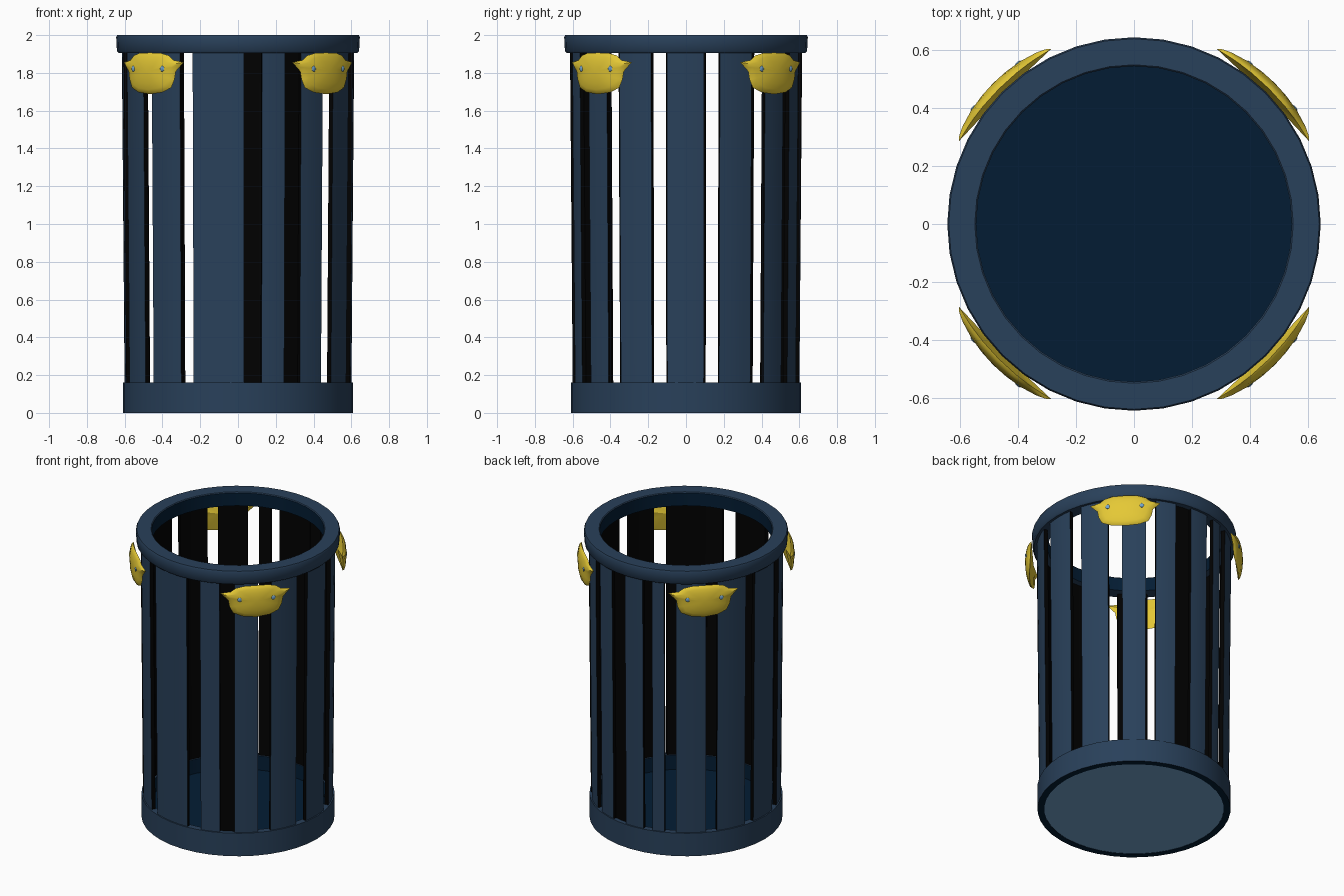
import bpy, bmesh, math
from mathutils import Matrix, Vector

if "Cube" in bpy.data.objects:
    bpy.data.objects.remove(bpy.data.objects["Cube"], do_unlink=True)


def material(name, rgb):
    m = bpy.data.materials.new(name)
    m.use_nodes = True
    m.diffuse_color = (*rgb, 1)
    m.node_tree.nodes["Principled BSDF"].inputs["Base Color"].default_value = (*rgb, 1)
    return m


BLUE = material("steel blue", (0.022, 0.052, 0.103))
NAVY = material("dark navy", (0.001, 0.012, 0.034))
BLACK = material("black", (0.0004, 0.0004, 0.0004))
LIGHT = material("light blue", (0.17, 0.37, 0.6))
YELLOW = material("yellow", (0.78, 0.58, 0.036))


def finish(bm, name, mats, rule=None):
    bmesh.ops.recalc_face_normals(bm, faces=bm.faces)
    if rule:
        for f in bm.faces:
            f.material_index = rule(f)
    mesh = bpy.data.meshes.new(name)
    bm.to_mesh(mesh)
    bm.free()
    for m in mats:
        mesh.materials.append(m)
    ob = bpy.data.objects.new(name, mesh)
    bpy.context.collection.objects.link(ob)
    bpy.ops.object.select_all(action='DESELECT')
    ob.select_set(True)
    bpy.context.view_layer.objects.active = ob
    bpy.ops.object.shade_smooth_by_angle(angle=math.radians(40))
    return ob


def sweep(bm, profile, start, end, steps):
    """Turn a closed (radius, z) profile about the z axis between two angles."""
    full = end - start >= 360
    rings = []
    for i in range(steps if full else steps + 1):
        a = math.radians(start + (end - start) * i / steps)
        rings.append([bm.verts.new((r * math.cos(a), r * math.sin(a), z)) for r, z in profile])
    n = len(profile)
    for i in range(steps):
        p, q = rings[i], rings[(i + 1) % len(rings)]
        for j in range(n):
            k = (j + 1) % n
            bm.faces.new((p[j], q[j], q[k], p[k]))
    if not full:
        bm.faces.new(rings[0])
        bm.faces.new(rings[-1])


def faces_out(f):
    c = f.calc_center_median()
    return f.normal.dot(Vector((c.x, c.y, 0)).normalized())


def disc(name, radius, z0, z1, mat):
    bm = bmesh.new()
    bmesh.ops.create_cone(bm, cap_ends=True, segments=40, radius1=radius, radius2=radius,
                          depth=z1 - z0, matrix=Matrix.Translation((0, 0, (z0 + z1) / 2)))
    return finish(bm, name, [mat])


# Rims
bm = bmesh.new()
sweep(bm, [(0.545, 1.905), (0.632, 1.905), (0.641, 1.915), (0.645, 1.99),
           (0.64, 2.0), (0.55, 2.0), (0.545, 1.995)], 0, 360, 40)
finish(bm, "top_rim", [BLUE, NAVY], lambda f: int(faces_out(f) < -0.9))

bm = bmesh.new()
sweep(bm, [(0.567, 0), (0.61, 0), (0.61, 0.16), (0.567, 0.16)], 0, 360, 40)
finish(bm, "base_rim", [BLUE, NAVY],
       lambda f: int(faces_out(f) < -0.9 or f.normal.z < -0.9))

# Floor and underside
disc("floor", 0.57, 0.03, 0.06, NAVY)
disc("underside", 0.568, 0.002, 0.03, LIGHT)

# Slats fill the wall between these gaps (start and end angle)
gaps = [(9, 17), (34.5, 43), (57, 63), (75.5, 86), (98.5, 104.5), (112, 119), (137, 144),
        (163, 170), (190, 197), (215.5, 222), (240, 247), (273, 282), (294, 303),
        (317, 325), (342.5, 350.5)]
bm = bmesh.new()
for i, (_, start) in enumerate(gaps):
    end = gaps[(i + 1) % len(gaps)][0]
    if end < start:
        end += 360
    sweep(bm, [(0.575, 0.1), (0.6, 0.1), (0.615, 1.93), (0.59, 1.93)], start, end, 4)
finish(bm, "slats", [BLUE, BLACK], lambda f: int(faces_out(f) < 0.5))

# Dark strips behind two of the gaps
bm = bmesh.new()
for start, end in ((74, 88), (292, 305)):
    sweep(bm, [(0.572, 0.1), (0.58, 0.1), (0.594, 1.93), (0.586, 1.93)], start, end, 2)
finish(bm, "backing_strips", [BLACK])

# Horned heads: half outline, mirrored, curved round the wall and domed outward
half = [(0, 1.907), (0.08, 1.905), (0.13, 1.892), (0.16, 1.868), (0.224, 1.856),
        (0.2, 1.832), (0.176, 1.808), (0.168, 1.765), (0.147, 1.722), (0.09, 1.697), (0, 1.687)]
outline = half + [(-t, z) for t, z in half[-2:0:-1]]
MID = 1.81


def depth(t, s):
    return 0.66 - 0.6 * t * t + 0.028 * math.sqrt(max(0, 1 - s * s))


def head_mesh():
    bm = bmesh.new()
    rings = []
    for s in (1, 0.94, 0.8, 0.55, 0.28):
        rings.append([bm.verts.new((depth(t * s, s), t * s, MID + (z - MID) * s))
                      for t, z in outline])
    n = len(outline)
    for p, q in zip(rings, rings[1:]):
        for j in range(n):
            k = (j + 1) % n
            bm.faces.new((p[j], p[k], q[k], q[j]))
    tip = bm.verts.new((depth(0, 0), 0, MID))
    back = bm.verts.new((0.637, 0, MID))
    for j in range(n):
        k = (j + 1) % n
        bm.faces.new((rings[-1][j], rings[-1][k], tip))
        bm.faces.new((rings[0][k], rings[0][j], back))
    return bm


for label, angle in (("back_left", 45), ("back_right", 135),
                     ("front_right", 225), ("front_left", 315)):
    turn = Matrix.Rotation(math.radians(angle), 4, 'Z')
    bm = head_mesh()
    bm.transform(turn)
    finish(bm, label + "_head", [YELLOW])
    bm = bmesh.new()
    for side in (-1, 1):
        place = Matrix.Translation((depth(0.107, 0.63), side * 0.107, 1.822))
        bmesh.ops.create_uvsphere(bm, u_segments=12, v_segments=8, radius=1,
                                  matrix=turn @ place @ Matrix.Diagonal((0.006, 0.015, 0.015, 1)))
    finish(bm, label + "_eyes", [LIGHT])
